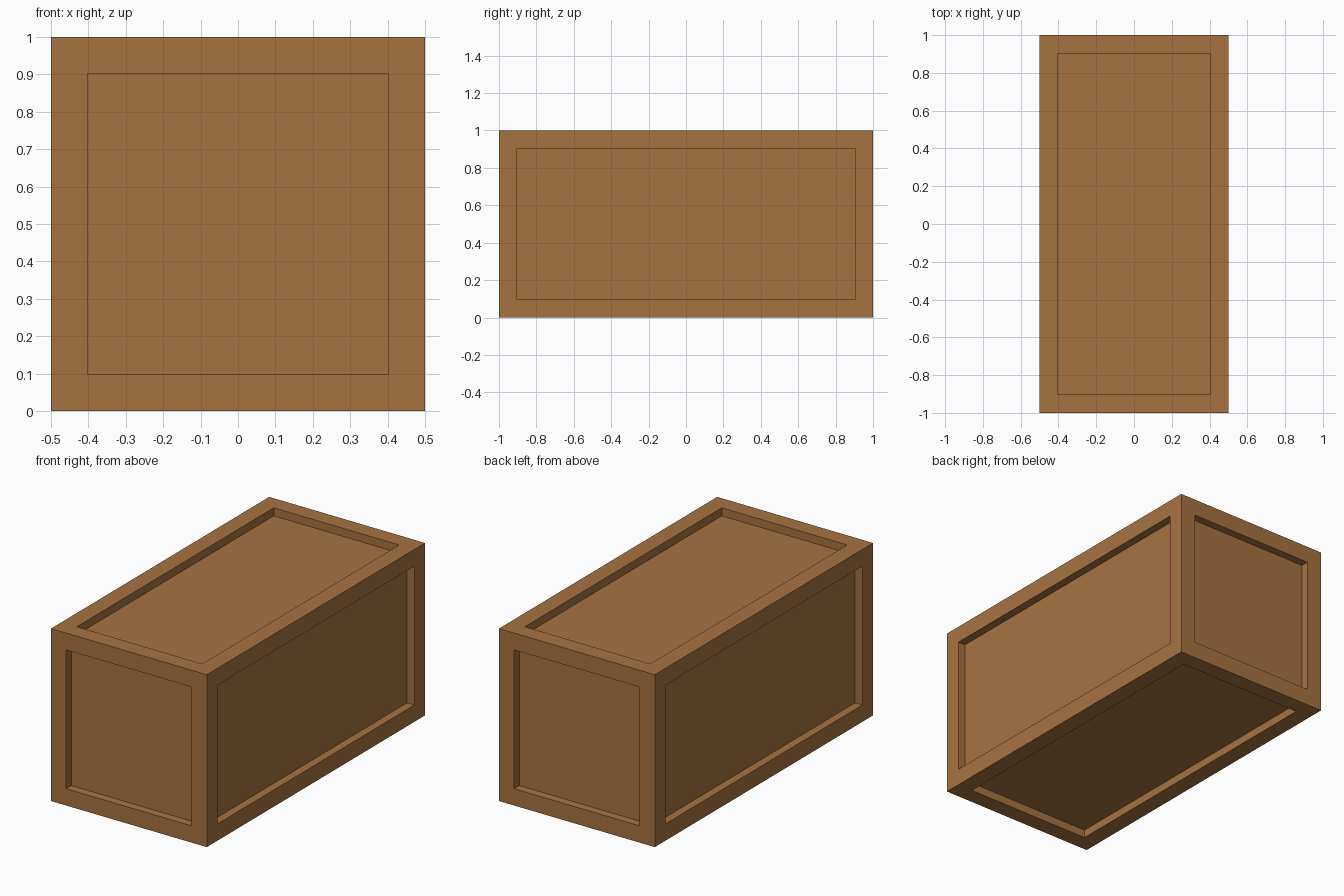
import bpy, bmesh
from mathutils import Vector

if "Cube" in bpy.data.objects:
    bpy.data.objects.remove(bpy.data.objects["Cube"])

FRAME = 0.0975   # width of the raised border
DEPTH = 0.047    # depth of each recessed panel

wood = bpy.data.materials.new("brown_wood")
wood.diffuse_color = (0.381, 0.171, 0.051, 1.0)
wood.use_nodes = True
wood.node_tree.nodes["Principled BSDF"].inputs["Base Color"].default_value = wood.diffuse_color

# Box body, 1 x 2 x 1, standing on the ground
bm = bmesh.new()
bmesh.ops.create_cube(bm, size=1.0)
bmesh.ops.scale(bm, vec=Vector((1, 2, 1)), verts=bm.verts)
bmesh.ops.translate(bm, vec=Vector((0, 0, 0.5)), verts=bm.verts)
bm.normal_update()

# Recessed panel with straight walls on all six sides
panels = list(bm.faces)
bmesh.ops.inset_individual(bm, faces=panels, thickness=FRAME, depth=0.0,
                           use_even_offset=True)
bm.normal_update()
for panel in panels:
    n = panel.normal.copy()
    res = bmesh.ops.extrude_face_region(bm, geom=[panel])
    verts = [g for g in res["geom"] if isinstance(g, bmesh.types.BMVert)]
    bmesh.ops.translate(bm, vec=-n * DEPTH, verts=verts)
    if panel.is_valid:
        bmesh.ops.delete(bm, geom=[panel], context='FACES_ONLY')
bmesh.ops.recalc_face_normals(bm, faces=bm.faces)

mesh = bpy.data.meshes.new("crate")
bm.to_mesh(mesh)
bm.free()
mesh.materials.append(wood)
crate = bpy.data.objects.new("crate", mesh)
bpy.context.collection.objects.link(crate)
